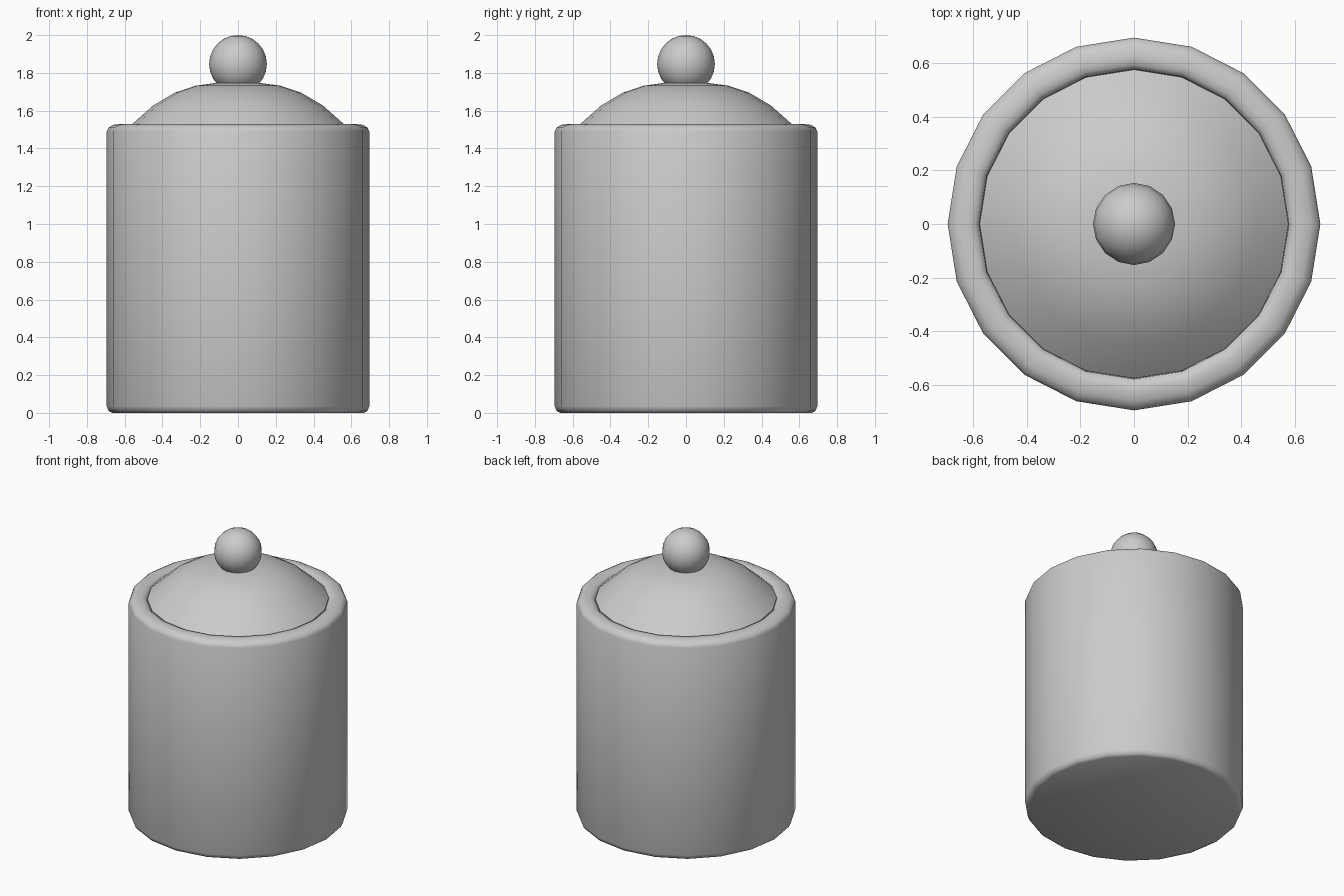
import bpy, bmesh, math

cube = bpy.data.objects.get("Cube")
if cube:
    bpy.data.objects.remove(cube, do_unlink=True)

# Single grey finish
grey = bpy.data.materials.new("plain_grey")
grey.use_nodes = True
colour = (0.6, 0.6, 0.6, 1)
grey.diffuse_color = colour
grey.node_tree.nodes["Principled BSDF"].inputs["Base Color"].default_value = colour


def lathe(name, profile, sides, angle):
    """Spin a radius/height profile about z; a zero radius closes to a point."""
    bm = bmesh.new()
    verts = [bm.verts.new((r, 0, z)) for r, z in profile]
    edges = [bm.edges.new(pair) for pair in zip(verts, verts[1:])]
    bmesh.ops.spin(bm, geom=verts + edges, cent=(0, 0, 0), axis=(0, 0, 1),
                   angle=math.tau, steps=sides, use_duplicate=False)
    bmesh.ops.remove_doubles(bm, verts=bm.verts, dist=0.0005)
    bmesh.ops.recalc_face_normals(bm, faces=bm.faces)
    mesh = bpy.data.meshes.new(name)
    bm.to_mesh(mesh)
    bm.free()
    mesh.materials.append(grey)
    obj = bpy.data.objects.new(name, mesh)
    bpy.context.collection.objects.link(obj)
    bpy.ops.object.select_all(action="DESELECT")
    obj.select_set(True)
    bpy.context.view_layer.objects.active = obj
    bpy.ops.object.shade_smooth_by_angle(angle=math.radians(angle))
    return obj


# Jar with bevelled foot, rolled rim and hollow inside
lathe("jar_body", [
    (0, 0), (0.665, 0), (0.685, 0.01), (0.695, 0.035),
    (0.695, 1.49), (0.686, 1.51), (0.66, 1.525), (0.62, 1.53),
    (0.595, 1.525), (0.578, 1.51), (0.575, 1.48),
    (0.575, 0.06), (0, 0.06)], 20, 50)

# Domed lid, closed underneath
lathe("lid", [
    (0, 1.75), (0.115, 1.747), (0.225, 1.732), (0.335, 1.695),
    (0.45, 1.627), (0.576, 1.515), (0.576, 1.49), (0, 1.49)], 20, 40)

# Round knob
bpy.ops.mesh.primitive_uv_sphere_add(segments=16, ring_count=12, radius=0.153,
                                     location=(0, 0, 1.847))
knob = bpy.context.object
knob.name = "lid_knob"
knob.data.materials.append(grey)
bpy.ops.object.shade_smooth_by_angle(angle=math.radians(50))
